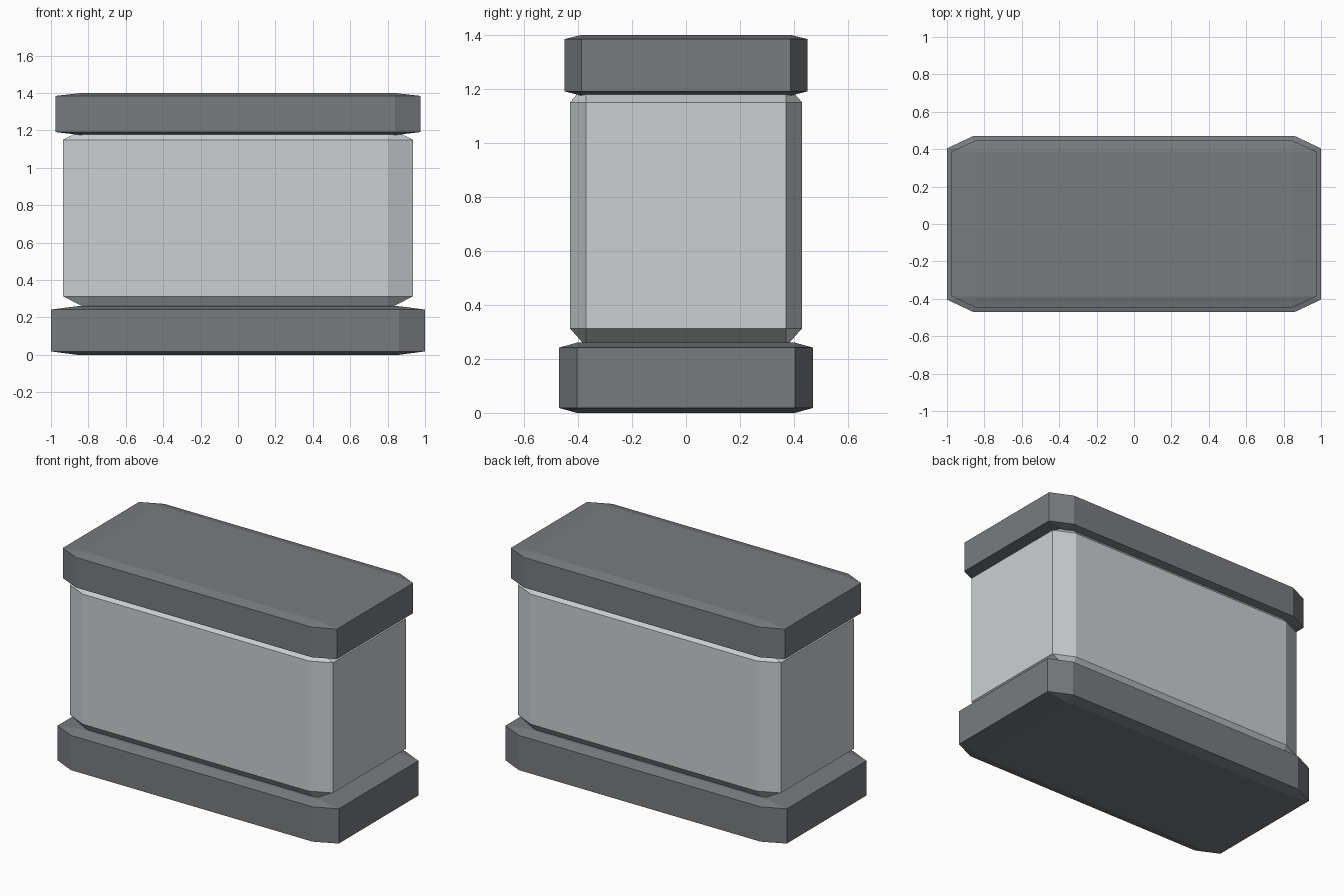
import bpy
import bmesh
from mathutils import Matrix, Vector

cube = bpy.data.objects.get("Cube")
if cube:
    bpy.data.objects.remove(cube, do_unlink=True)


def make_material(name, color):
    mat = bpy.data.materials.new(name)
    mat.use_nodes = True
    mat.diffuse_color = color
    bsdf = next(n for n in mat.node_tree.nodes if n.type == 'BSDF_PRINCIPLED')
    bsdf.inputs["Base Color"].default_value = color
    return mat


def chamfered_block(name, width, depth, bottom, top, mat, chamfer=0.07):
    """Bevel a unit cube, then stretch it so the chamfer scales per axis."""
    bm = bmesh.new()
    bmesh.ops.create_cube(bm, size=1)
    bmesh.ops.bevel(bm, geom=bm.edges[:], offset=chamfer, segments=1,
                    affect='EDGES', profile=0.5)
    stretch = Matrix.Diagonal((width, depth, top - bottom, 1))
    lift = Matrix.Translation(Vector((0, 0, (top + bottom) / 2)))
    bm.transform(lift @ stretch)
    mesh = bpy.data.meshes.new(name)
    bm.to_mesh(mesh)
    bm.free()
    mesh.materials.append(mat)
    obj = bpy.data.objects.new(name, mesh)
    bpy.context.collection.objects.link(obj)
    return obj


dark_grey = make_material("dark grey", (0.19, 0.20, 0.215, 1))
light_grey = make_material("light grey", (0.60, 0.63, 0.64, 1))

# Wide plinth, tall body sunk into both ends, and overhanging lid
chamfered_block("base", 2.0, 0.94, 0.0, 0.26, dark_grey)
chamfered_block("body", 1.87, 0.86, 0.245, 1.218, light_grey)
chamfered_block("lid", 1.95, 0.90, 1.175, 1.40, dark_grey)
